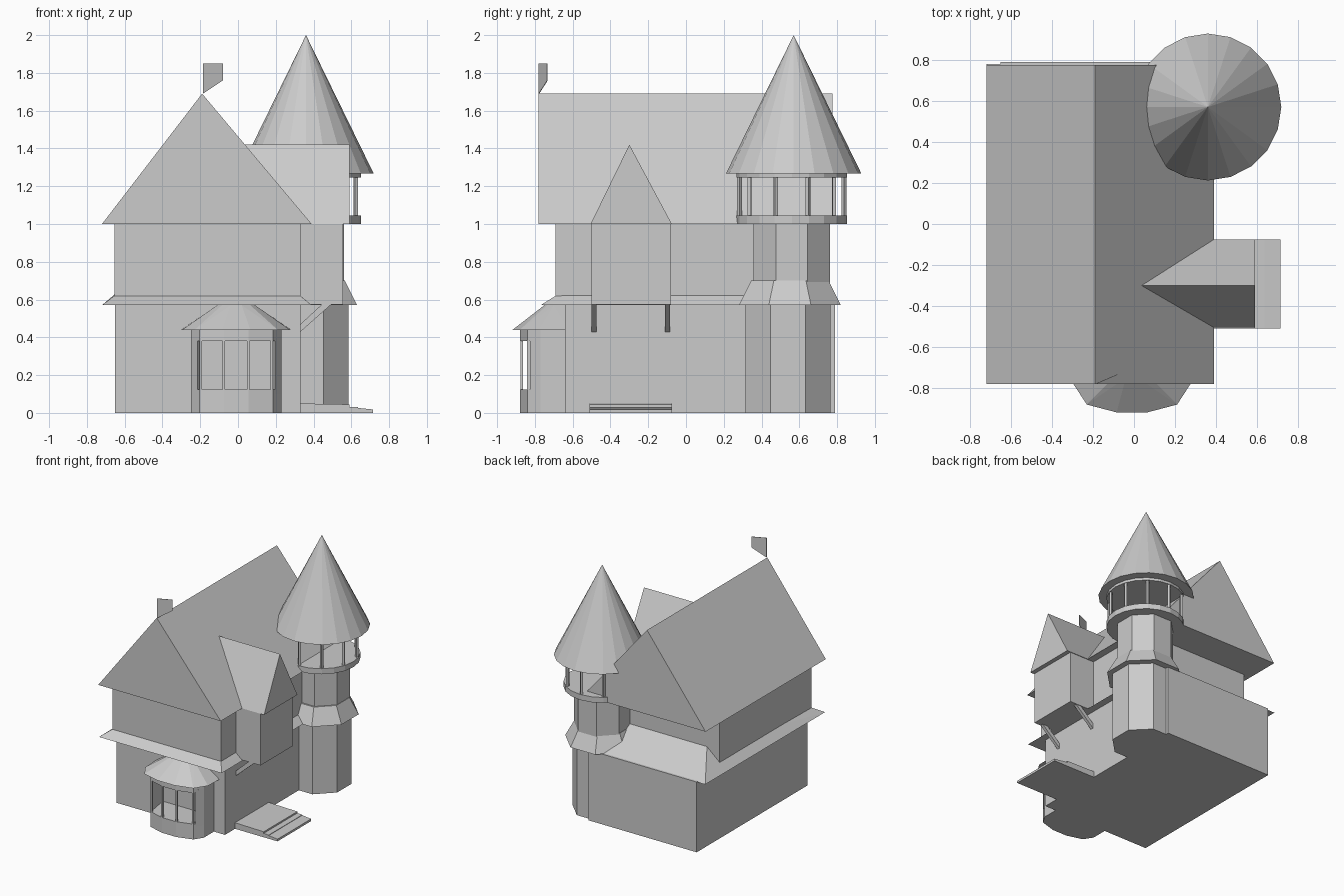
import bpy, bmesh
from math import pi, sin, cos
from mathutils import Vector

cube = bpy.data.objects.get("Cube")
if cube:
    bpy.data.objects.remove(cube, do_unlink=True)

grey = bpy.data.materials.new("plain_grey")
grey.use_nodes = True
tone = (0.6, 0.6, 0.6, 1)
grey.diffuse_color = tone
grey.node_tree.nodes["Principled BSDF"].inputs["Base Color"].default_value = tone


def hull(name, points):
    """Convex solid around the given points."""
    bm = bmesh.new()
    for p in points:
        bm.verts.new(p)
    res = bmesh.ops.convex_hull(bm, input=bm.verts[:])
    loose = {g for g in res["geom_interior"] + res["geom_unused"]
             if isinstance(g, bmesh.types.BMVert)}
    bmesh.ops.delete(bm, geom=list(loose), context="VERTS")
    bmesh.ops.dissolve_limit(bm, angle_limit=0.01, verts=bm.verts[:], edges=bm.edges[:])
    bmesh.ops.recalc_face_normals(bm, faces=bm.faces[:])
    mesh = bpy.data.meshes.new(name)
    bm.to_mesh(mesh)
    bm.free()
    mesh.materials.append(grey)
    ob = bpy.data.objects.new(name, mesh)
    bpy.context.collection.objects.link(ob)
    return ob


def box(name, x0, x1, y0, y1, z0, z1):
    return hull(name, [(x, y, z) for x in (x0, x1) for y in (y0, y1) for z in (z0, z1)])


def slab(name, plan, z0, z1):
    return hull(name, [(x, y, z) for x, y in plan for z in (z0, z1)])


def ring(cx, cy, r, n, z, turn=0.0):
    return [(cx + r * cos(turn + 2 * pi * i / n), cy + r * sin(turn + 2 * pi * i / n), z)
            for i in range(n)]


def frustum(name, cx, cy, r0, r1, z0, z1, n, turn=0.0):
    return hull(name, ring(cx, cy, r0, n, z0, turn) + ring(cx, cy, r1, n, z1, turn))


def both(pts, cx=-0.01):
    """Mirror plan points about the line x = cx."""
    return [(cx + s * p[0],) + tuple(p[1:]) for p in pts for s in (-1, 1)]


# House body
box("lower_walls", -0.65, 0.33, -0.64, 0.79, 0, 0.575)
box("upper_walls", -0.655, 0.33, -0.69, 0.5, 0.57, 1.0)

# Skirt roof between the storeys, deepening to a hipped lean-to at the back
eave = [(x, y, 0.57) for x in (-0.72, 0.39) for y in (-0.77, 0.78)]
top = [(-0.655, -0.69, 0.62), (0.33, -0.69, 0.62), (-0.655, 0.5, 0.622),
       (0.33, 0.5, 0.622), (-0.54, 0.5, 0.725), (0.21, 0.5, 0.725)]
hull("skirt_roof", eave + top)

# Main gable roof
hull("main_roof", [(x, y, z) for y in (-0.78, 0.775)
                   for x, z in ((-0.72, 1.0), (0.39, 1.0), (-0.19, 1.69))])

# Small flag plate on the front ridge end
flag = [(-0.185, -0.78, 1.69), (-0.185, -0.78, 1.85),
        (-0.08, -0.735, 1.85), (-0.08, -0.735, 1.76)]
hull("ridge_flag", flag + [(x - 0.001, y + 0.003, z) for x, y, z in flag])

# Side dormer bay with roof and struts
box("dormer_walls", 0.2, 0.555, -0.5, -0.08, 0.575, 1.0)
hull("dormer_roof", [(x, y, z) for x in (0.0, 0.59)
                     for y, z in ((-0.505, 1.0), (-0.075, 1.0), (-0.3, 1.42))])
for side, y in (("front", -0.5), ("back", -0.11)):
    hull("dormer_strut_" + side, [(x, v, z) for v in (y, y + 0.025)
                                  for x, z in ((0.32, 0.42), (0.32, 0.46),
                                               (0.45, 0.58), (0.5, 0.58))])

# Entrance steps
for i, (x0, x1, z0, z1) in enumerate(((0.32, 0.59, 0.05, 0.045),
                                      (0.5, 0.635, 0.037, 0.03),
                                      (0.6, 0.715, 0.03, 0.018))):
    hull("entrance_step_%d" % (i + 1), [(x, y, z) for y in (-0.51, -0.075)
                                        for x, z in ((x0, 0), (x1, 0), (x0, z0), (x1, z1))])

# Front bay window
plan = both([(0.24, -0.62), (0.24, -0.77), (0.195, -0.84), (0.065, -0.878)])
slab("bay_base", plan, 0, 0.125)
slab("bay_lintel", plan, 0.38, 0.45)
for side, s in (("right", -1), ("left", 1)):
    pier = [(0.24, -0.62), (0.24, -0.77), (0.205, -0.825), (0.195, -0.81), (0.225, -0.62)]
    slab("bay_pier_" + side, [(-0.01 + s * x, y) for x, y in pier], 0.1, 0.4)
    for j, (x, y) in enumerate(((0.065, -0.87), (0.188, -0.834))):
        cx = -0.01 + s * x
        box("bay_mullion_%s_%d" % (side, j + 1), cx - 0.007, cx + 0.007,
            y - 0.007, y + 0.007, 0.12, 0.385)
bay_eave = both([(0.29, -0.62, 0.44), (0.285, -0.78, 0.44),
                 (0.22, -0.88, 0.44), (0.075, -0.918, 0.44)])
bay_top = both([(0.1, -0.62, 0.57), (0.1, -0.7, 0.57), (0.075, -0.735, 0.57), (0.03, -0.75, 0.57)])
hull("bay_roof", bay_eave + bay_top)

# Octagonal tower
tx, ty, turn, k = 0.36, 0.56, pi / 8, 1 / cos(pi / 8)
frustum("tower_lower", tx, 0.54, 0.225 * k, 0.225 * k, 0, 0.58, 8, turn)
frustum("tower_skirt", tx, 0.55, 0.27 * k, 0.205 * k, 0.57, 0.7, 8, turn)
frustum("tower_upper", tx, ty, 0.202 * k, 0.202 * k, 0.68, 1.01, 8, turn)

# Open lookout with posts and conical roof
frustum("lookout_floor", tx, ty, 0.292, 0.292, 1.0, 1.045, 20)
frustum("lookout_top_ring", tx, ty, 0.292, 0.292, 1.247, 1.27, 20)
for i, (x, y, z) in enumerate(ring(tx, ty, 0.277, 10, 0, pi / 10)):
    frustum("lookout_post_%d" % (i + 1), x, y, 0.013, 0.013, 1.04, 1.25, 4, pi / 10 + i * pi / 5)
hull("tower_cone_roof", ring(tx, 0.57, 0.358, 20, 1.268) + [(tx, 0.57, 2.0)])
